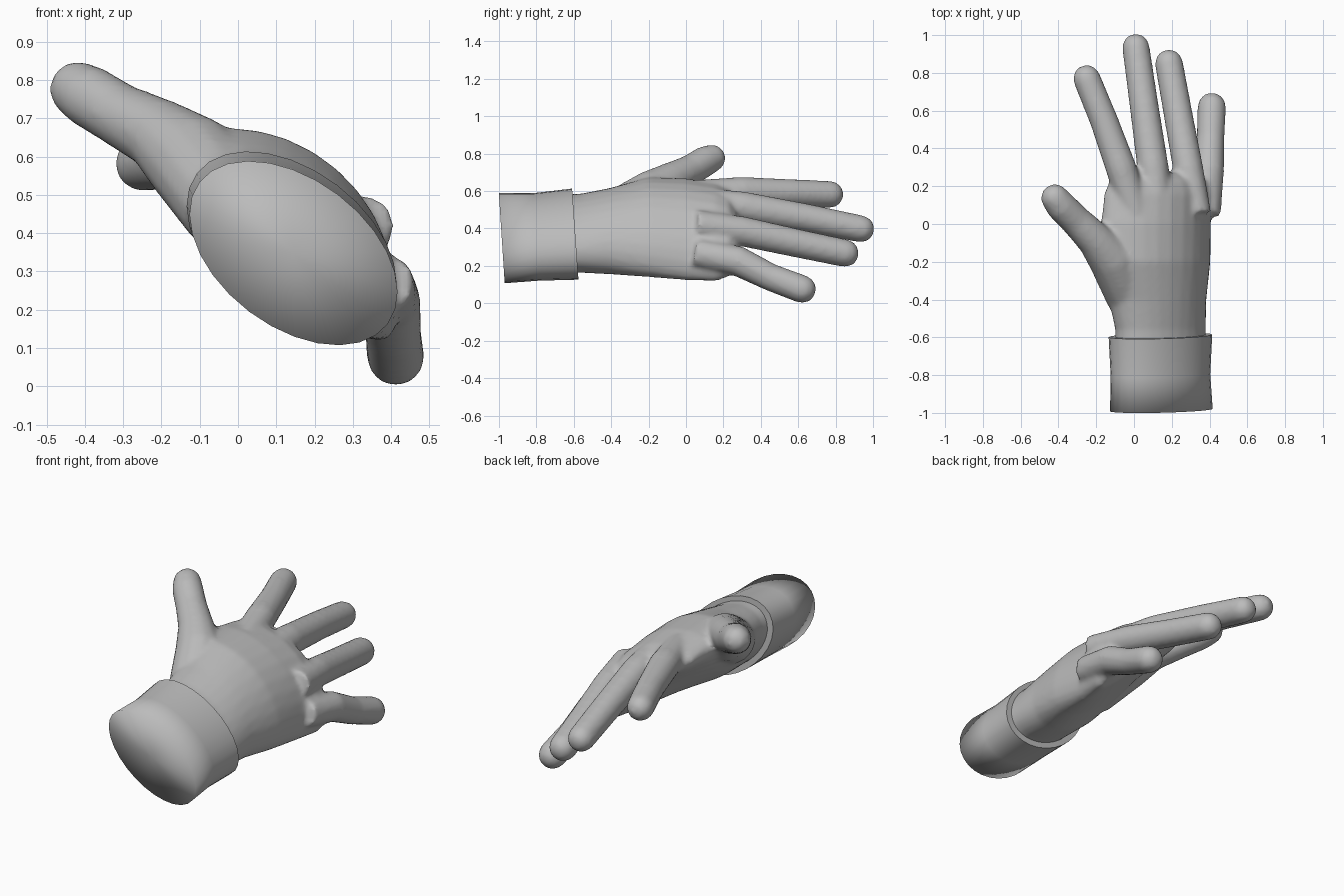
import bpy, bmesh
from math import cos, sin, pi, radians
from mathutils import Vector

cube = bpy.data.objects.get("Cube")
if cube:
    bpy.data.objects.remove(cube)

grey = bpy.data.materials.new("plain grey")
grey.use_nodes = True
COLOUR = (0.5, 0.5, 0.5, 1)
grey.diffuse_color = COLOUR
grey.node_tree.nodes["Principled BSDF"].inputs["Base Color"].default_value = COLOUR


def oval(cx, y, cz, a, b, angle, arch=0, slant=0, n=28):
    """Tilted oval ring across the arm; arch curls its two ends downward."""
    t = radians(angle)
    u, v = Vector((cos(t), 0, sin(t))), Vector((-sin(t), 0, cos(t)))
    ring = []
    for i in range(n):
        k = 2 * pi * i / n
        p = Vector((cx, y, cz)) + u * a * cos(k)
        p += v * (b * sin(k) + arch * (0.4 - cos(k) ** 2))
        p.y -= slant * (p.z - cz)
        ring.append(p)
    return ring


def loft(bm, rings):
    """Skin a list of rings and close both ends with fans."""
    loops = [[bm.verts.new(p) for p in r] for r in rings]
    n = len(loops[0])
    for r, s in zip(loops, loops[1:]):
        for i in range(n):
            j = (i + 1) % n
            bm.faces.new((r[i], r[j], s[j], s[i]))
    for r in (loops[0], loops[-1]):
        hub = bm.verts.new(sum((w.co for w in r), Vector()) / n)
        for i in range(n):
            bm.faces.new((r[i], r[(i + 1) % n], hub))
    return loops


def digit(bm, path, n=14):
    """Tapered tube along (x, y, z, radius) points, ending in a dome."""
    pts = [Vector(p[:3]) for p in path]
    radii = [p[3] for p in path]
    tip_dir = (pts[-1] - pts[-2]).normalized()
    tip, r = pts[-1].copy(), radii[-1]
    for k in (25, 50, 72):
        pts.append(tip + tip_dir * r * sin(radians(k)))
        radii.append(r * cos(radians(k)))
    rings = []
    for i, p in enumerate(pts):
        d = (pts[min(i + 1, len(pts) - 1)] - pts[max(i - 1, 0)]).normalized()
        side = d.cross(Vector((0, 0, 1))).normalized()
        up = side.cross(d)
        rings.append([p + radii[i] * (side * cos(2 * pi * j / n) + up * sin(2 * pi * j / n))
                      for j in range(n)])
    loft(bm, rings)


def make(name, bm):
    bmesh.ops.recalc_face_normals(bm, faces=bm.faces)
    for f in bm.faces:
        f.smooth = True
    mesh = bpy.data.meshes.new(name)
    bm.to_mesh(mesh)
    bm.free()
    mesh.materials.append(grey)
    obj = bpy.data.objects.new(name, mesh)
    bpy.context.collection.objects.link(obj)
    return obj


# Palm: sections from wrist to knuckles
bm = bmesh.new()
loft(bm, [
    oval(0.14, -0.70, 0.37, 0.270, 0.165, -37),
    oval(0.14, -0.56, 0.375, 0.272, 0.168, -37),
    oval(0.13, -0.40, 0.39, 0.295, 0.182, -38, 0.02),
    oval(0.13, -0.20, 0.42, 0.350, 0.175, -41, 0.05),
    oval(0.14, 0.00, 0.42, 0.365, 0.150, -42, 0.08),
    oval(0.16, 0.16, 0.41, 0.365, 0.125, -41, 0.09),
    oval(0.17, 0.23, 0.41, 0.340, 0.095, -40, 0.09),
    oval(0.17, 0.27, 0.41, 0.290, 0.050, -40, 0.08),
])

# Thumb and four fingers
digit(bm, [(-0.02, -0.38, 0.47, 0.13), (-0.12, -0.18, 0.59, 0.125),
           (-0.21, -0.08, 0.66, 0.095), (-0.31, 0.02, 0.71, 0.083),
           (-0.39, 0.10, 0.758, 0.082), (-0.418, 0.137, 0.775, 0.075)])
digit(bm, [(0.01, 0.05, 0.58, 0.08), (-0.07, 0.30, 0.595, 0.082),
           (-0.16, 0.55, 0.59, 0.075), (-0.25, 0.77, 0.582, 0.073)])
digit(bm, [(0.13, 0.05, 0.54, 0.08), (0.10, 0.30, 0.515, 0.084),
           (0.05, 0.65, 0.455, 0.077), (0.01, 0.935, 0.398, 0.073)])
digit(bm, [(0.33, 0.05, 0.42, 0.08), (0.285, 0.30, 0.385, 0.081),
           (0.23, 0.60, 0.32, 0.077), (0.185, 0.85, 0.268, 0.075)])
digit(bm, [(0.38, 0.05, 0.27, 0.08), (0.395, 0.28, 0.225, 0.082),
           (0.405, 0.45, 0.14, 0.074), (0.412, 0.62, 0.076, 0.076)])
hand = make("hand", bm)

# Fuse the digits into the palm and soften the joins
fuse = hand.modifiers.new("fuse", 'REMESH')
fuse.mode = 'VOXEL'
fuse.voxel_size = 0.014
fuse.use_smooth_shade = True
soften = hand.modifiers.new("soften", 'SMOOTH')
soften.factor = 0.5
soften.iterations = 6

# Cuff: slanted closed sleeve with a crisp lip around the wrist
bm = bmesh.new()
loops = loft(bm, [
    oval(0.145, -0.985, 0.348, 0.308, 0.192, -37, 0, 0.065),
    oval(0.14, -0.80, 0.355, 0.298, 0.188, -37, 0, 0.065),
    oval(0.14, -0.592, 0.37, 0.310, 0.196, -37, 0, 0.07),
    oval(0.14, -0.592, 0.37, 0.250, 0.150, -37, 0, 0.07),
])
rim = set(loops[2])
for e in bm.edges:
    if set(e.verts) <= rim:
        e.smooth = False
make("cuff", bm)
